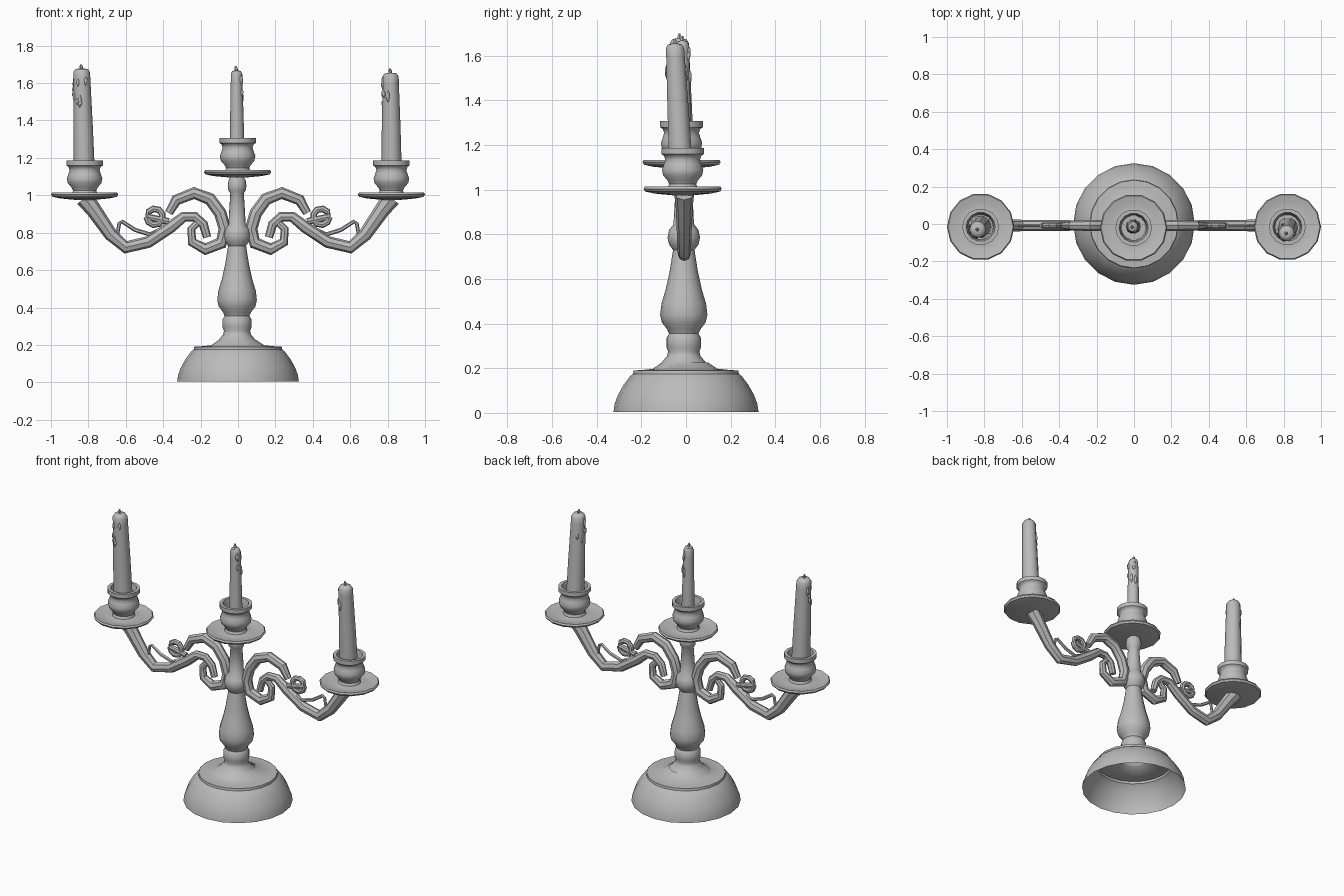
import bpy, bmesh, math, random
from mathutils import Vector, Matrix

if "Cube" in bpy.data.objects:
    bpy.data.objects.remove(bpy.data.objects["Cube"], do_unlink=True)
random.seed(4)

GREY = (0.5, 0.5, 0.5, 1)
metal = bpy.data.materials.new("plain grey")
metal.use_nodes = True
metal.diffuse_color = GREY
metal.node_tree.nodes["Principled BSDF"].inputs["Base Color"].default_value = GREY


def finish(bm, name, angle=40, recalc=True):
    """Turn a bmesh into a named, shaded object."""
    if recalc:
        bmesh.ops.recalc_face_normals(bm, faces=bm.faces)
    mesh = bpy.data.meshes.new(name)
    bm.to_mesh(mesh)
    bm.free()
    mesh.materials.append(metal)
    obj = bpy.data.objects.new(name, mesh)
    bpy.context.collection.objects.link(obj)
    bpy.ops.object.select_all(action='DESELECT')
    obj.select_set(True)
    bpy.context.view_layer.objects.active = obj
    bpy.ops.object.shade_smooth_by_angle(angle=math.radians(angle))
    return obj


def skin(bm, rings, cap_start=True, cap_end=True):
    """Join successive rings of points with quads."""
    loops = [[bm.verts.new(p) for p in ring] for ring in rings]
    n = len(loops[0])
    for a, b in zip(loops, loops[1:]):
        for i in range(n):
            j = (i + 1) % n
            bm.faces.new((a[i], a[j], b[j], b[i]))
    if cap_start:
        bm.faces.new(loops[0][::-1])
    if cap_end:
        bm.faces.new(loops[-1])


def lathe(bm, profile, centre, sides, lean=(0, 0), **caps):
    """Revolve (radius, height) pairs; lean shifts the top sideways."""
    low, high = profile[0][1], profile[-1][1]
    rings = []
    for r, z in profile:
        t = (z - low) / (high - low)
        c = Vector(centre) + Vector((lean[0] * t, lean[1] * t, z))
        rings.append([c + Vector((r * math.cos(a), r * math.sin(a), 0))
                      for a in (math.tau * i / sides for i in range(sides))])
    skin(bm, rings, **caps)


def sweep(bm, path, side, sides=8, depth=0.9):
    """Run a tube of varying radius along (x, z, radius) points."""
    pts = [Vector((x * side, -0.008, z)) for x, z, r in path]
    rings = []
    for i, p in enumerate(pts):
        t = (pts[min(i + 1, len(pts) - 1)] - pts[max(i - 1, 0)]).normalized()
        n = Vector((-t.z, 0, t.x))
        r = path[i][2]
        rings.append([p + n * r * math.cos(a) + Vector((0, r * depth * math.sin(a), 0))
                      for a in (math.tau * k / sides for k in range(sides))])
    skin(bm, rings)


# Hollow foot, open underneath
FOOT = [(.325, .005), (.32, .04), (.305, .08), (.28, .125), (.25, .165),
        (.237, .175), (.235, .19), (.2, .192), (.14, .198), (.1, .225)]
bm = bmesh.new()
lathe(bm, FOOT, (0, 0, 0), 20, cap_start=False, cap_end=False)
finish(bm, "foot", recalc=False)

# Turned stem
STEM = [(.14, .197), (.1, .225), (.075, .255), (.07, .275), (.078, .295), (.078, .335),
        (.066, .355), (.075, .375), (.098, .405), (.106, .44), (.1, .49), (.082, .55),
        (.064, .63), (.048, .73), (.066, .755), (.073, .785), (.066, .82), (.046, .845),
        (.042, .92), (.036, 1.01), (.046, 1.025), (.05, 1.05), (.046, 1.08), (.034, 1.1)]
bm = bmesh.new()
lathe(bm, STEM, (-.005, -.01, 0), 16, cap_start=False)
finish(bm, "stem")

# Drip dishes and candle cups
DISH = [(.045, -.025), (.13, -.017), (.172, -.008), (.18, .004), (.174, .014),
        (.13, .004), (.09, .002), (.06, .012)]
CUP = [(.072, 0), (.062, .025), (.07, .042), (.09, .065), (.095, .09), (.086, .115),
       (.08, .135), (.086, .152), (.098, .16), (.098, .187), (.078, .187),
       (.07, .15), (.066, .05)]
HOLDERS = {"middle": (-.002, -.02, 1.12), "left": (.82, -.015, 1.0), "right": (-.82, -.015, 1.0)}
for place, centre in HOLDERS.items():
    bm = bmesh.new()
    lathe(bm, DISH, centre, 14)
    finish(bm, place + "_dish")
    bm = bmesh.new()
    lathe(bm, CUP, centre, 14)
    finish(bm, place + "_cup")

# Scrolled arms
ARM = [(.82, .985, .05), (.77, .92, .042), (.68, .79, .036), (.6, .722, .034),
       (.48, .75, .032), (.36, .83, .032), (.29, .885, .028), (.23, .885, .026),
       (.185, .845, .025), (.165, .775, .022)]
SCROLL = [(.37, .905, .022), (.33, .975, .03), (.235, 1.012, .032), (.15, .98, .034),
          (.095, .905, .034), (.07, .82, .034), (.09, .745, .034), (.175, .712, .032),
          (.245, .75, .026), (.25, .82, .022), (.215, .855, .018)]
TENDRIL = [(.645, .79, .01), (.635, .85, .01), (.62, .86, .01), (.55, .815, .011),
           (.47, .79, .012), (.39, .83, .012)]
CURL = [(.445 + .043 * math.cos(a), .885 + .043 * math.sin(a), .018)
        for a in (math.tau * i / 9 for i in range(9))]
CURL.append(CURL[0])
CURL.insert(0, (.37, .86, .018))
for word, side in (("left", 1), ("right", -1)):
    for part, path in (("arm", ARM), ("scroll", SCROLL), ("tendril", TENDRIL), ("curl", CURL)):
        bm = bmesh.new()
        sweep(bm, path, side, sides=6 if part == "tendril" else 8)
        finish(bm, f"{word}_{part}", 35)


def candle(name, centre, radius, top, lean, drip_angle):
    """Leaning tapered candle with a wick and runs of wax."""
    bm = bmesh.new()
    base = centre[2] + .045
    foot = (centre[0], centre[1], 0)
    tip = radius * .78
    lathe(bm, [(radius, base), (radius * .9, (base + top) / 2), (tip, top - .06),
               (tip * .98, top - .02), (tip * .75, top - .004), (tip * .3, top)],
          foot, 10, lean)
    end = (foot[0] + lean[0], foot[1] + lean[1], top)
    lathe(bm, [(.008, -.01), (.009, .01), (.005, .022)], end, 6, (-.004, 0))
    for i in range(9):
        a = drip_angle + random.uniform(-1.3, 1.3)
        z = top - random.uniform(.04, .19)
        t = (z - base) / (top - base)
        r = radius * (1 - .22 * t) * .97
        spot = Vector((foot[0] + lean[0] * t + r * math.cos(a),
                       foot[1] + lean[1] * t + r * math.sin(a), z))
        shape = Matrix.Diagonal((.009, .009, random.uniform(.015, .04), 1))
        bmesh.ops.create_icosphere(bm, subdivisions=1, radius=1,
                                   matrix=Matrix.Translation(spot) @ shape)
    finish(bm, name, 50)


# Candles
candle("middle_candle", (-.004, -.014, 1.12), .04, 1.668, (-.004, -.002), .2)
candle("left_candle", (.822, -.02, 1.0), .056, 1.655, (-.006, -.03), 3.3)
candle("right_candle", (-.82, -.015, 1.0), .058, 1.678, (-.016, -.015), 3.9)
